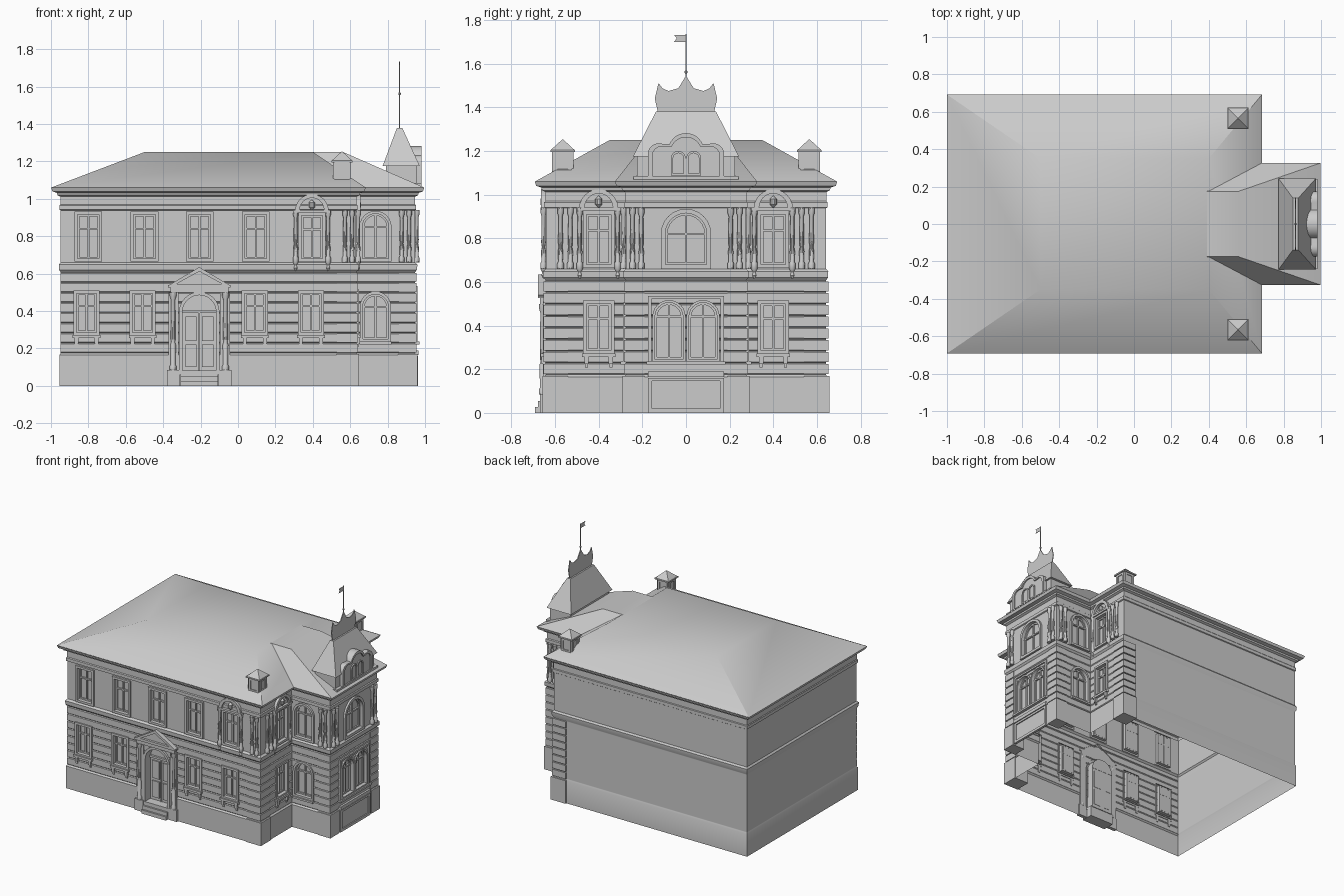
import bpy, bmesh
from math import sin, cos, pi, radians
from mathutils import Matrix, Vector
from collections import defaultdict

if "Cube" in bpy.data.objects:
    bpy.data.objects.remove(bpy.data.objects["Cube"])

parts = defaultdict(bmesh.new)
T = lambda x, y, z=0: Matrix.Translation((x, y, z))
R = lambda a: Matrix.Rotation(radians(a), 4, 'Z')
# wall frames: local x runs along the wall, local -y points outward
FRONT, RIGHT, BAY = T(0, -.642), T(.632, 0) @ R(90), T(.945, 0) @ R(90)
BAY_L, BAY_R = T(0, -.275), T(0, .275) @ R(180)

def loft(part, rings, cap=True):
    bm = parts[part]
    vs = [[bm.verts.new(p) for p in r] for r in rings]
    n = len(vs[0])
    for a, b in zip(vs, vs[1:]):
        for i in range(n):
            j = (i + 1) % n
            bm.faces.new((a[i], a[j], b[j], b[i]))
    if cap:
        bm.faces.new(vs[0][::-1])
        bm.faces.new(vs[-1])

def prism(part, M, pts, y0, y1):
    loft(part, [[M @ Vector((u, y, z)) for u, z in pts] for y in (y0, y1)])

def box(part, M, u0, u1, y0, y1, z0, z1):
    prism(part, M, [(u0, z0), (u1, z0), (u1, z1), (u0, z1)], y0, y1)

def frame(part, M, outer, inner, y0, y1):
    ring = lambda pts, y: [M @ Vector((u, y, z)) for u, z in pts]
    loft(part, [ring(outer, y0), ring(outer, y1), ring(inner, y1), ring(inner, y0)], False)

def lathe(part, M, profile, n=10):
    loft(part, [[M @ Vector((r * cos(2 * pi * k / n), r * sin(2 * pi * k / n), z))
                 for k in range(n)] for r, z in profile])

def arc(cx, cz, r, a0, a1, n=12):
    return [(cx + r * cos(radians(a0 + (a1 - a0) * k / n)),
             cz + r * sin(radians(a0 + (a1 - a0) * k / n))) for k in range(n + 1)]

def opening(u, w, z0, z1, arch):
    top = arc(u, z1 - w, w, 0, 180) if arch else [(u + w, z1), (u - w, z1)]
    return [(u - w, z0), (u + w, z0)] + top

def window(M, u, w, z0, z1, arch=False, t=.016, sill=False):
    pts = opening(u, w, z0, z1, arch)
    prism('window_cutters', M, pts, -.06, .022)
    frame('window_frames', M, opening(u, w + t, z0 - t, z1 + t, arch), pts, .005, -.014)
    frame('window_sashes', M, pts, opening(u, w - .01, z0 + .01, z1 - .01, arch), .023, .012)
    zt = z1 - w if arch else z0 + (z1 - z0) * .68
    box('window_sashes', M, u - .005, u + .005, .01, .023, z0, z1 - .003)
    box('window_sashes', M, u - w, u + w, .01, .023, zt - .005, zt + .005)
    if sill:
        box('window_sills', M, u - w - .02, u + w + .02, 0, -.024, z0 - .028, z0 - .012)
        for s in (-1, 1):
            box('sill_brackets', M, u + s * w - .01, u + s * w + .01, 0, -.02, z0 - .06, z0 - .026)
            box('sill_brackets', M, u + s * w - .007, u + s * w + .007, 0, -.013, z0 - .078, z0 - .06)

def column(M, u, pendant=False):
    prof = [(.015, .66), (.015, .685), (.01, .695), (.012, .74), (.008, .76), (.011, .78),
            (.009, .9), (.014, .915), (.014, .94)]
    if pendant:
        prof = [(.002, .615), (.01, .63), (.006, .645)] + prof
    lathe('columns', M @ T(u, -.011), prof)

def hooded_window(M, u):
    window(M, u, .056, .68, .91)
    frame('window_hoods', M, [(u - .09, .935), (u + .09, .935)] + arc(u, .935, .09, 0, 180),
          [(u - .065, .94), (u + .065, .94)] + arc(u, .94, .065, 0, 180), .005, -.022)
    box('window_hoods', M, u - .1, u + .1, 0, -.024, .925, .94)
    lathe('window_hoods', M @ T(u, -.01), [(.002, .94), (.016, .955), (.016, .98), (.002, .995)])
    for s in (-.087, .087):
        column(M, u + s, True)

# walls: an outline stacked through a moulding profile, plain on back and left
out = [(-.948, -.642), (.632, -.642), (.632, -.275), (.945, -.275),
       (.945, .275), (.632, .275), (.632, .642), (-.948, .642)]
def ring(o, plain, z):
    off = lambda i: plain if i >= 6 else o
    pts = []
    for i, (x, y) in enumerate(out):
        for e in ((i - 1) % 8, i):
            a, b = Vector(out[e]), Vector(out[(e + 1) % 8])
            d = (b - a).normalized()
            x, y = x + d.y * off(e), y - d.x * off(e)
        pts.append((x, y, z))
    return pts
COURSE = .054
prof = [(.01, .006, 0), (.01, .006, .165), (0, 0, .175)]
for k in range(8):
    z = .175 + k * COURSE
    prof += [(.005, 0, z + .005), (.005, 0, z + COURSE - .005), (0, 0, z + COURSE)]
prof += [(.012, .008, .62), (.014, .01, .648), (0, 0, .66), (0, 0, .938), (.008, .006, .942),
         (.008, .006, .965), (.002, .002, .97), (.002, .002, 1.012), (.018, .018, 1.02),
         (.02, .02, 1.032), (.044, .044, 1.04), (.051, .051, 1.06)]
loft('walls', [ring(*p) for p in prof])

# facade windows
for u in (-.8, -.5, -.205, .095):
    window(FRONT, u, .058, .68, .915)
for u in (-.81, -.51, .09, .39):
    window(FRONT, u, .054, .285, .495, sill=True)
hooded_window(FRONT, .395)
for s in (-1, 1):
    hooded_window(RIGHT, s * .4)
    window(RIGHT, s * .4, .056, .285, .5, sill=True)
    window(BAY, s * .078, .064, .245, .505, True, .012)
    for u in (.205, .245):
        column(BAY, s * u)
    for u in (.53, .575):
        column(RIGHT, s * u)
for M, s in ((BAY_L, 1), (BAY_R, -1)):
    window(M, s * .735, .07, .68, .92, True)
    window(M, s * .735, .068, .25, .49, True)
    box('window_sills', M, s * .735 - .085, s * .735 + .085, 0, -.024, .222, .236)
    for u in (.875, .915):
        column(M, s * u)
for u in (.572, .61):
    column(FRONT, u)
window(BAY, 0, .095, .68, .915, True, .02)
# bay triple-light surround, sill and plinth panel
frame('bay_surround', BAY, opening(0, .175, .225, .535, False),
      opening(0, .158, .24, .522, False), .005, -.016)
box('bay_surround', BAY, -.18, .18, 0, -.026, .222, .236)
box('bay_surround', BAY, -.175, .175, 0, -.02, .165, .19)
frame('bay_surround', BAY, opening(0, .175, 0, .16, False), opening(0, .155, .02, .145, False), 0, -.018)

# corner quoins with rusticated courses
I = Matrix()
for s in (-1, 1):
    for x0, x1, ya, yb in ((.53, .642, .54, .652), (.86, .954, .19, .284)):
        box('corner_quoins', I, x0 - .004, x1 + .006, s * ya, s * (yb + .006), 0, .17)
        for k in range(8):
            z = .175 + k * COURSE
            box('corner_quoins', I, x0, x1, s * ya, s * yb, z + .004, z + COURSE - .004)

# entrance portal
D = FRONT @ T(-.207, 0)
door = opening(0, .09, .075, .485, True)
prism('window_cutters', D, door, -.06, .045)
frame('door_arch', D, opening(0, .108, .06, .503, True), door, .005, -.02)
box('door_leaves', D, -.004, .004, .034, .047, .075, .4)
box('door_leaves', D, -.09, .09, .03, .047, .39, .405)
for s in (-1, 1):
    for z0, z1 in ((.1, .22), (.24, .37)):
        box('door_leaves', D, s * .045 - .03, s * .045 + .03, .036, .047, z0, z1)
    box('portal_pilasters', D, s * .137 - .035, s * .137 + .035, 0, -.026, 0, .085)
    box('portal_pilasters', D, s * .137 - .027, s * .137 + .027, 0, -.014, .085, .5)
    lathe('portal_columns', D @ T(s * .14, -.015), [(.018, .085), (.018, .105), (.013, .115), (.015, .22),
          (.01, .235), (.013, .25), (.011, .46), (.018, .48), (.018, .5)])
box('portal_entablature', D, -.155, .155, 0, -.028, .5, .528)
box('portal_entablature', D, -.168, .168, 0, -.036, .526, .54)
prism('portal_pediment', D, [(-.15, .538), (.15, .538), (0, .615)], 0, -.02)
frame('portal_pediment', D, [(-.17, .534), (.17, .534), (0, .635)], [(-.12, .546), (.12, .546), (0, .612)], 0, -.037)
for k in range(3):
    box('door_steps', D, -.1, .1, .04, -.05 + k * .013, k * .027, k * .027 + .027)

# roofs
def rect(x0, x1, y, z):
    return [(x0, -y, z), (x1, -y, z), (x1, y, z), (x0, y, z)]
loft('main_roof', [rect(-1, .684, .692, 1.06), rect(-.5, .4, .35, 1.25)])
loft('bay_roof', [rect(.68, .997, .326, 1.06), rect(.39, .56, .175, 1.251)])

# roof lanterns
for s in (-1, 1):
    M = T(.556, s * .565)
    box('lantern_bodies', M, -.043, .043, -.043, .043, 1.06, 1.2)
    for a in range(0, 360, 90):
        frame('lantern_bodies', M @ R(a) @ T(0, -.043), opening(0, .04, 1.1, 1.195, False),
              opening(0, .024, 1.115, 1.18, False), 0, -.006)
    for (h, z), (h2, z2) in (((.057, 1.195), (.057, 1.205)), ((.054, 1.205), (.003, 1.252))):
        loft('lantern_caps', [[M @ Vector(p) for p in rect(-q, q, q, w)] for q, w in ((h, z), (h2, z2))])

# bay turret: base, steep roof, crest
box('turret_base', I, .79, .957, -.225, .225, 1.05, 1.18)
box('turret_base', I, .78, .98, -.24, .24, 1.07, 1.085)
loft('turret_roof', [rect(.773, .972, .243, 1.175), rect(.85, .878, .138, 1.38)])
C = T(.864, 0) @ R(90)
half = [(.128, 1.375), (.143, 1.44), (.126, 1.512), (.108, 1.487), (.08, 1.475), (.035, 1.488)]
crest = half + [(0, 1.545)] + [(-u, z) for u, z in half[::-1]]
prism('turret_crest', C, crest, -.003, .003)

# shaped gable with twin lights
side = [(.175, 1.08), (.175, 1.185)] + arc(.125, 1.185, .05, 10, 105, 8)
gable = side + arc(0, 1.2, .082, 22, 158, 14) + [(-u, z) for u, z in side[::-1]]
inner = [(u * .88, 1.085 + (z - 1.08) * .88) for u, z in gable]
G = T(.972, 0) @ R(90)
prism('gable', G, gable, .06, 0)
frame('gable_moulding', G, gable, inner, .001, -.01)
for u in (-.035, .035):
    frame('gable_lights', G, opening(u, .034, 1.088, 1.2, True), opening(u, .024, 1.096, 1.19, True), 0, -.008)

# flagpole and swallowtail flag
lathe('flagpole', T(.864, 0), [(.003, 1.52), (.003, 1.735)], 6)
lathe('flagpole_ball', T(.864, 0), [(r, 1.562 + h) for r, h in ((.001, -.008), (.007, -.004), (.007, .004), (.001, .008))], 8)
prism('flag', C, [(0, 1.7), (-.055, 1.7), (-.042, 1.716), (-.055, 1.732), (0, 1.732)], -.001, .001)

# build objects
objs = {}
for name, bm in parts.items():
    bmesh.ops.recalc_face_normals(bm, faces=bm.faces)
    me = bpy.data.meshes.new(name)
    bm.to_mesh(me)
    bm.free()
    objs[name] = bpy.data.objects.new(name, me)
    bpy.context.collection.objects.link(objs[name])

# cut window recesses, then open the hollow shell below and under the roof
walls, cutter = objs['walls'], objs.pop('window_cutters')
cutter.hide_render = True
mod = walls.modifiers.new('recesses', 'BOOLEAN')
mod.object, mod.operation, mod.solver = cutter, 'DIFFERENCE', 'EXACT'
bpy.context.view_layer.objects.active = walls
bpy.ops.object.modifier_apply(modifier=mod.name)
bpy.data.objects.remove(cutter)
bm = bmesh.new()
bm.from_mesh(walls.data)
ends = [f for f in bm.faces if abs(f.normal.z) > .9 and all(v.co.z < .001 or v.co.z > 1.059 for v in f.verts)]
bmesh.ops.delete(bm, geom=ends, context='FACES')
bm.to_mesh(walls.data)
bm.free()
# the roofs are open underneath as well
for name in ('main_roof', 'bay_roof'):
    bm = bmesh.new()
    bm.from_mesh(objs[name].data)
    bmesh.ops.delete(bm, geom=[f for f in bm.faces if f.normal.z < -.9], context='FACES')
    bm.to_mesh(objs[name].data)
    bm.free()

for o in objs.values():
    o.select_set(True)
bpy.ops.object.shade_smooth_by_angle(angle=radians(35))
